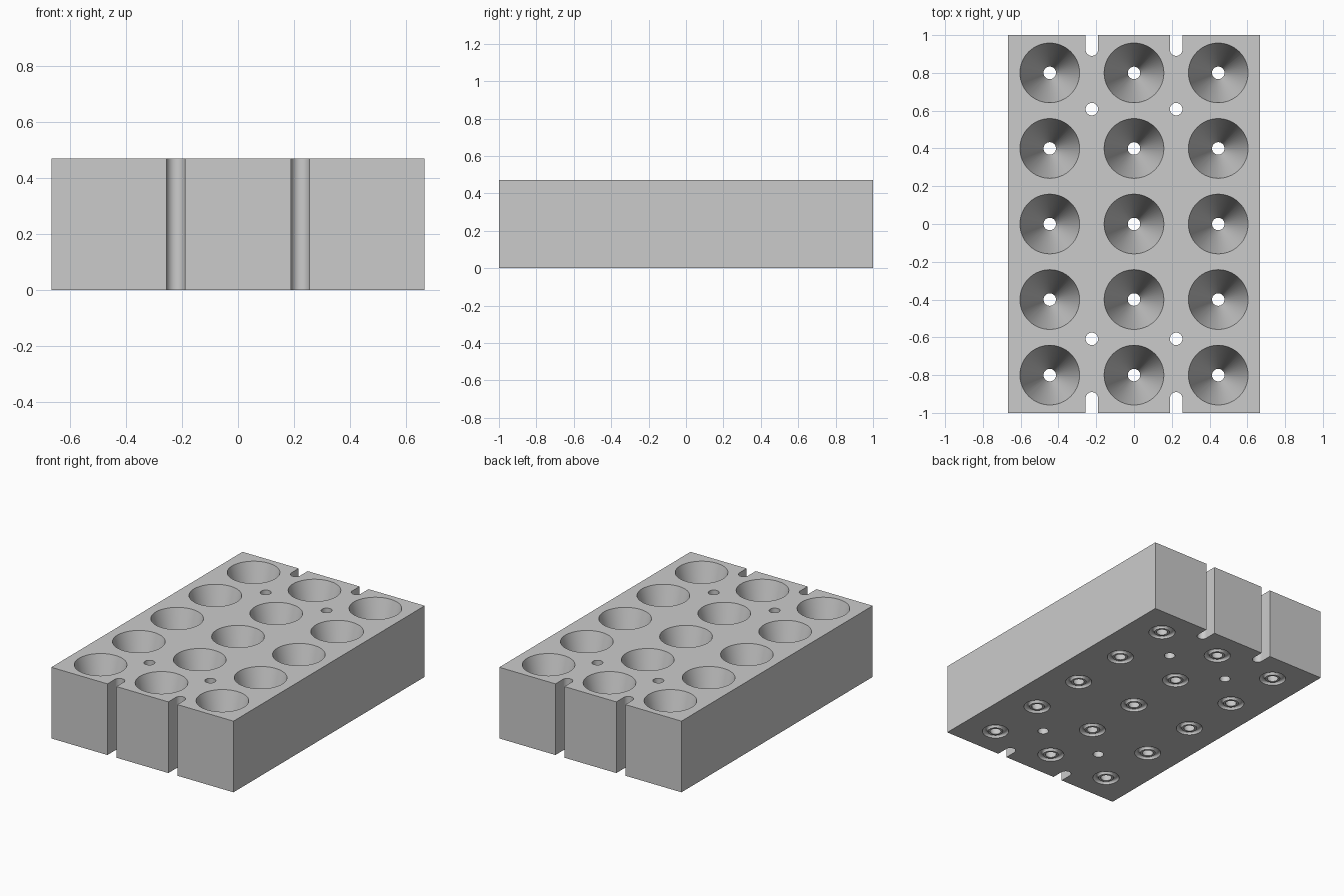
import bpy, bmesh, math
from mathutils import Matrix

if "Cube" in bpy.data.objects:
    bpy.data.objects.remove(bpy.data.objects["Cube"])

WIDTH, LENGTH, HEIGHT = 1.334, 2.0, 0.471
HOLE_R, WELL_R = 0.033, 0.158
ROW_STEP, COLUMN_STEP = 0.4, 0.446
SLOT_X = COLUMN_STEP / 2

grey = bpy.data.materials.new("plain grey")
grey.use_nodes = True
grey.diffuse_color = (0.6, 0.6, 0.6, 1)
grey.node_tree.nodes["Principled BSDF"].inputs["Base Color"].default_value = grey.diffuse_color


def make_object(name, bm):
    bmesh.ops.recalc_face_normals(bm, faces=bm.faces)
    mesh = bpy.data.meshes.new(name)
    bm.to_mesh(mesh)
    bm.free()
    mesh.materials.append(grey)
    obj = bpy.data.objects.new(name, mesh)
    bpy.context.collection.objects.link(obj)
    return obj


def add_box(bm, x, y, z, sx, sy, sz):
    matrix = Matrix.Translation((x, y, z)) @ Matrix.Diagonal((sx, sy, sz, 1))
    bmesh.ops.create_cube(bm, size=1, matrix=matrix)


def add_rod(bm, x, y, bottom_r, top_r, extra):
    # The taper runs on past both faces by the extra length
    slope = (top_r - bottom_r) / HEIGHT * extra
    bmesh.ops.create_cone(bm, cap_ends=True, segments=64, radius1=bottom_r - slope,
                          radius2=top_r + slope, depth=HEIGHT + 2 * extra,
                          matrix=Matrix.Translation((x, y, HEIGHT / 2)))


def add_ring(bm, x, y, major, minor, segments=48, sides=16):
    rings = []
    for i in range(segments):
        a = math.tau * i / segments
        ring = []
        for j in range(sides):
            b = math.tau * (j + 0.5) / sides
            r = major + minor * math.cos(b)
            ring.append(bm.verts.new((x + r * math.cos(a), y + r * math.sin(a),
                                      minor * math.sin(b))))
        rings.append(ring)
    for i in range(segments):
        here, there = rings[i], rings[(i + 1) % segments]
        for j in range(sides):
            k = (j + 1) % sides
            bm.faces.new((here[j], here[k], there[k], there[j]))


# Solid block
bm = bmesh.new()
add_box(bm, 0, 0, HEIGHT / 2, WIDTH, LENGTH, HEIGHT)
block = make_object("well_block", bm)

# Tapered wells with a seal groove around each outlet
bm = bmesh.new()
for column in (-1, 0, 1):
    for row in (-2, -1, 0, 1, 2):
        x, y = column * COLUMN_STEP, row * ROW_STEP
        add_rod(bm, x, y, HOLE_R, WELL_R, 0.02)
        add_ring(bm, x, y, 0.064, 0.017)

# Bolt holes
for sx in (-1, 1):
    for sy in (-1, 1):
        add_rod(bm, sx * SLOT_X, sy * 0.608, HOLE_R, HOLE_R, 0.02)
round_cutter = make_object("round_cutter", bm)

# Round-ended slots, each one straight-sided prism
bm = bmesh.new()
for sx in (-1, 1):
    for sy in (-1, 1):
        arc = [math.pi * i / 32 for i in range(33)]
        outline = [(HOLE_R * math.cos(a), 0.923 - 0.0 - HOLE_R * math.sin(a)) for a in arc]
        outline += [(-HOLE_R, 1.05), (HOLE_R, 1.05)]
        base = bm.faces.new([bm.verts.new((sx * SLOT_X + px, sy * py, -0.02))
                             for px, py in outline])
        top = bmesh.ops.extrude_face_region(bm, geom=[base])["geom"]
        bmesh.ops.translate(bm, vec=(0, 0, HEIGHT + 0.04),
                            verts=[g for g in top if isinstance(g, bmesh.types.BMVert)])
slot_cutter = make_object("slot_cutter", bm)

# Cut everything out of the block
bpy.ops.object.select_all(action="DESELECT")
block.select_set(True)
bpy.context.view_layer.objects.active = block
for cutter in (round_cutter, slot_cutter):
    cut = block.modifiers.new(cutter.name, "BOOLEAN")
    cut.operation = "DIFFERENCE"
    cut.solver = "EXACT"
    cut.object = cutter
    bpy.ops.object.modifier_apply(modifier=cut.name)
    bpy.data.objects.remove(cutter)
bpy.ops.object.shade_smooth_by_angle(angle=math.radians(30))
